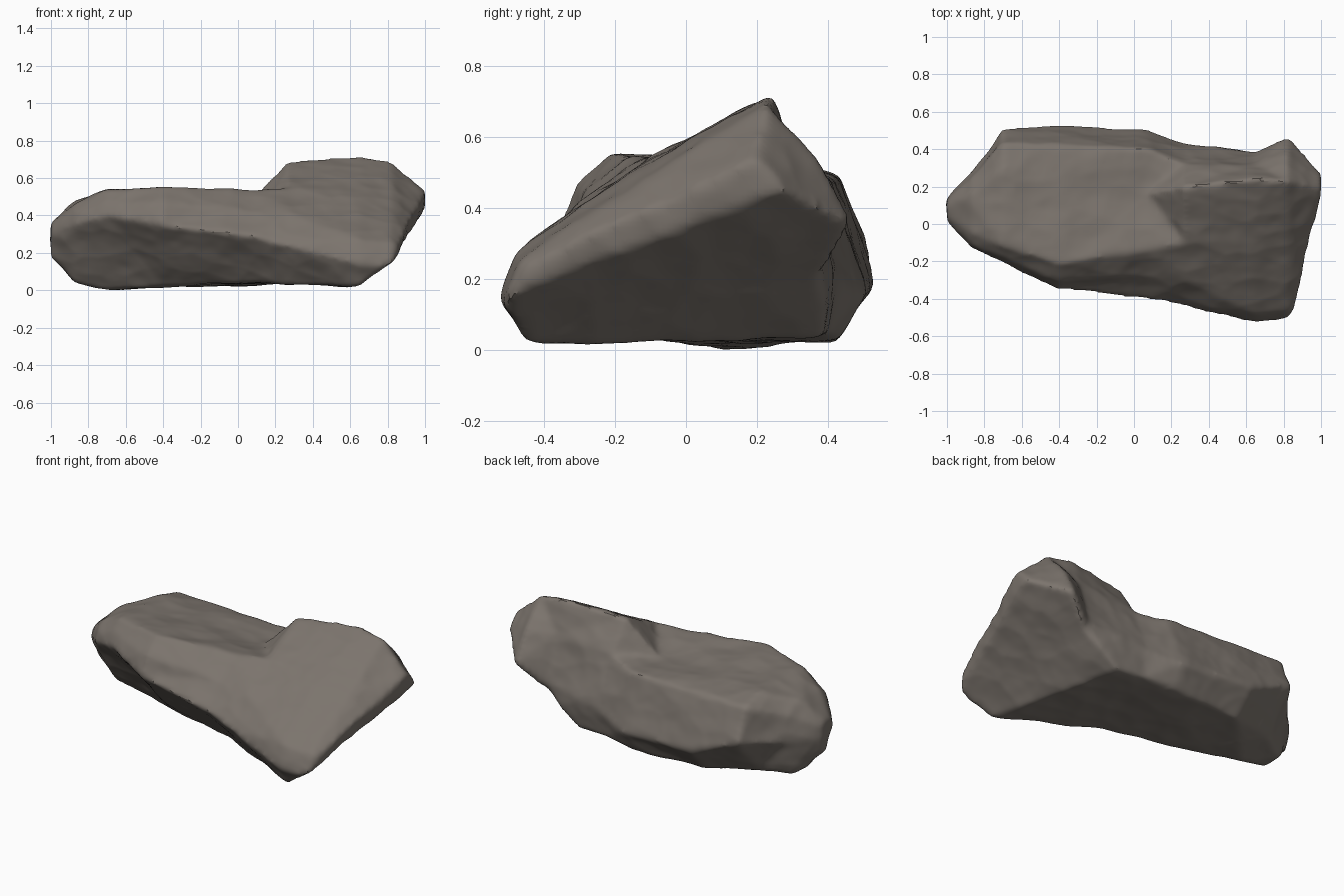
import bpy
import bmesh
from mathutils import Vector, noise

default_cube = bpy.data.objects.get("Cube")
if default_cube:
    bpy.data.objects.remove(default_cube, do_unlink=True)

# Cross-sections along x; each ring runs from the front of the underside,
# out to the overhanging front edge, over the top and down the back
SECTIONS = {
    -.87: [(.08, .04), (-.13, .35), (-.11, .42), (-.05, .47), (.16, .48), (.25, .42), (.28, .26), (.21, .04)],
    -.7: [(.09, 0), (-.21, .4), (-.18, .47), (-.12, .54), (.3, .53), (.43, .49), (.51, .3), (.31, .07)],
    -.4: [(-.04, .02), (-.35, .35), (-.31, .46), (-.21, .55), (.3, .51), (.42, .49), (.53, .18), (.4, .03)],
    .07: [(-.18, .04), (-.4, .29), (-.27, .43), (-.14, .54), (.16, .49), (.4, .48), (.5, .16), (.43, .03)],
    .27: [(-.27, .03), (-.44, .24), (-.3, .41), (-.1, .55), (.2, .69), (.32, .51), (.43, .2), (.4, .04)],
    .65: [(-.45, .02), (-.53, .14), (-.48, .27), (-.1, .53), (.24, .715), (.31, .53), (.38, .26), (.37, .03)],
    .82: [(-.42, .02), (-.51, .13), (-.47, .25), (-.1, .49), (.23, .69), (.38, .54), (.46, .37), (.4, .03)],
    1.03: [(-.28, .03), (-.36, .1), (-.3, .22), (0, .38), (.18, .51), (.23, .48), (.28, .38), (.28, .03)],
}

# Planes of the broken tall end, as a point and an outward direction
BREAKS = [
    ((.66, -.45, .03), (.187, .05, -.239)),
    ((1, .2, .5), (.95, -.15, -.15)),
]


def add_ring(bm, x, points):
    return [bm.verts.new((x, y, z)) for y, z in points]


def break_off(bm, point, direction):
    """Remove everything beyond a plane and close the opening."""
    cut = bmesh.ops.bisect_plane(
        bm, geom=bm.verts[:] + bm.edges[:] + bm.faces[:],
        plane_co=point, plane_no=direction, clear_outer=True)
    rim = [e for e in cut["geom_cut"] if isinstance(e, bmesh.types.BMEdge)]
    bmesh.ops.contextual_create(bm, geom=rim)
    bmesh.ops.recalc_face_normals(bm, faces=bm.faces[:])


def chipped_height(point):
    """Broad lumps plus shallow chips."""
    lumps = noise.noise(point * 4)
    distances, _ = noise.voronoi(point * Vector((5, 7, 7)))
    chips = distances[0] - .4
    grain = noise.noise(point * 15)
    return .008 * lumps + .012 * chips + .002 * grain


# Loft the rock body, with a narrow nose on the low end
bm = bmesh.new()
nose_centre = Vector((.07, .27))
nose_scale = Vector((.28, .42))
first = next(iter(SECTIONS.values()))
nose = [nose_centre + (Vector(p) - nose_centre) * nose_scale for p in first]
rings = [add_ring(bm, -1, nose)]
rings += [add_ring(bm, x, points) for x, points in SECTIONS.items()]
for ring, following in zip(rings, rings[1:]):
    for i in range(len(ring)):
        j = (i + 1) % len(ring)
        bm.faces.new((ring[i], ring[j], following[j], following[i]))
bm.faces.new(rings[0])
bm.faces.new(rings[-1])
bmesh.ops.triangulate(bm, faces=bm.faces[:])
bmesh.ops.recalc_face_normals(bm, faces=bm.faces[:])

# Break the tall end: an undercut below, a steep face above
for point, direction in BREAKS:
    break_off(bm, point, direction)

mesh = bpy.data.meshes.new("rock")
bm.to_mesh(mesh)
bm.free()
rock = bpy.data.objects.new("rock", mesh)
bpy.context.collection.objects.link(rock)
bpy.context.view_layer.objects.active = rock
rock.select_set(True)

# Even out the surface and wear down the edges
remesh = rock.modifiers.new("even_surface", "REMESH")
remesh.mode = "VOXEL"
remesh.voxel_size = .016
smooth = rock.modifiers.new("worn_edges", "SMOOTH")
smooth.factor = .5
smooth.iterations = 8
for modifier in (remesh, smooth):
    bpy.ops.object.modifier_apply(modifier=modifier.name)

# Chip the surface along its normals
bm = bmesh.new()
bm.from_mesh(rock.data)
bm.normal_update()
moves = [(v, v.normal * chipped_height(v.co)) for v in bm.verts]
for v, move in moves:
    v.co += move
bm.to_mesh(rock.data)
bm.free()

# One warm grey stone colour
stone = bpy.data.materials.new("warm grey stone")
stone.use_nodes = True
stone.diffuse_color = (.2, .175, .153, 1)
shader = stone.node_tree.nodes["Principled BSDF"]
shader.inputs["Base Color"].default_value = stone.diffuse_color
shader.inputs["Roughness"].default_value = .9
rock.data.materials.clear()
rock.data.materials.append(stone)
bpy.ops.object.shade_smooth_by_angle()
